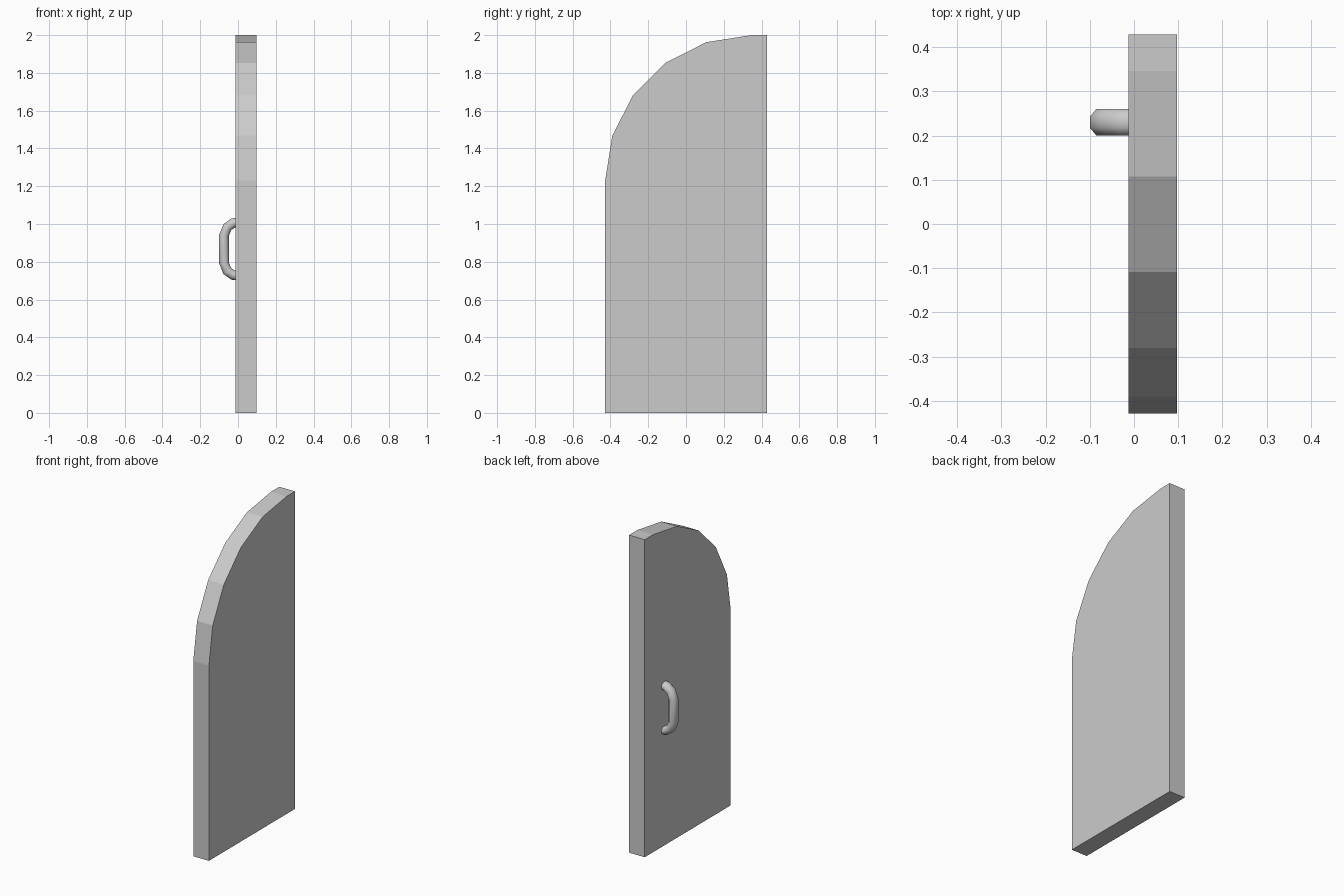
import bpy, bmesh, math
from mathutils import Vector

if "Cube" in bpy.data.objects:
    bpy.data.objects.remove(bpy.data.objects["Cube"])


def make_object(name, bm):
    bmesh.ops.recalc_face_normals(bm, faces=bm.faces)
    mesh = bpy.data.meshes.new(name)
    bm.to_mesh(mesh)
    bm.free()
    obj = bpy.data.objects.new(name, mesh)
    bpy.context.collection.objects.link(obj)
    return obj


# Door panel: (y, z) outline with a five-segment quarter arch, extruded along x
X0, X1, HALF = -0.012, 0.097, 0.428
outline = [(-HALF, 0), (HALF, 0), (HALF, 2)]
for i in range(6):
    a = math.radians(18 * i)
    outline.append((0.346 - 0.774 * math.sin(a), 1.23 + 0.77 * math.cos(a)))
bm = bmesh.new()
face = bm.faces.new([bm.verts.new((X0, y, z)) for y, z in outline])
ext = bmesh.ops.extrude_face_region(bm, geom=[face])
moved = [v for v in ext["geom"] if isinstance(v, bmesh.types.BMVert)]
bmesh.ops.translate(bm, verts=moved, vec=(X1 - X0, 0, 0))
make_object("door_panel", bm)

# Pull handle: eight-sided tube swept along half a path, mirrored about mid height
MID, Y, SIDES = 0.867, 0.23, 8
half = [(-0.005, 0.140), (-0.025, 0.138), (-0.056, 0.117), (-0.074, 0.074)]
path = [Vector((x, Y, MID + h)) for x, h in half]
path += [Vector((x, Y, MID - h)) for x, h in reversed(half)]
bm = bmesh.new()
rings = []
for i, p in enumerate(path):
    t = (path[min(i + 1, len(path) - 1)] - path[max(i - 1, 0)]).normalized()
    n = Vector((t.z, 0, -t.x))
    ring = []
    for k in range(SIDES):
        a = 2 * math.pi * (k + 0.5) / SIDES
        ring.append(bm.verts.new(p + n * 0.028 * math.cos(a)
                                 + Vector((0, 0.033 * math.sin(a), 0))))
    rings.append(ring)
for r0, r1 in zip(rings, rings[1:]):
    for k in range(SIDES):
        j = (k + 1) % SIDES
        bm.faces.new((r0[k], r0[j], r1[j], r1[k]))
bm.faces.new(rings[0])
bm.faces.new(rings[-1])
for f in bm.faces:
    f.smooth = len(f.verts) == 4
make_object("handle", bm)
